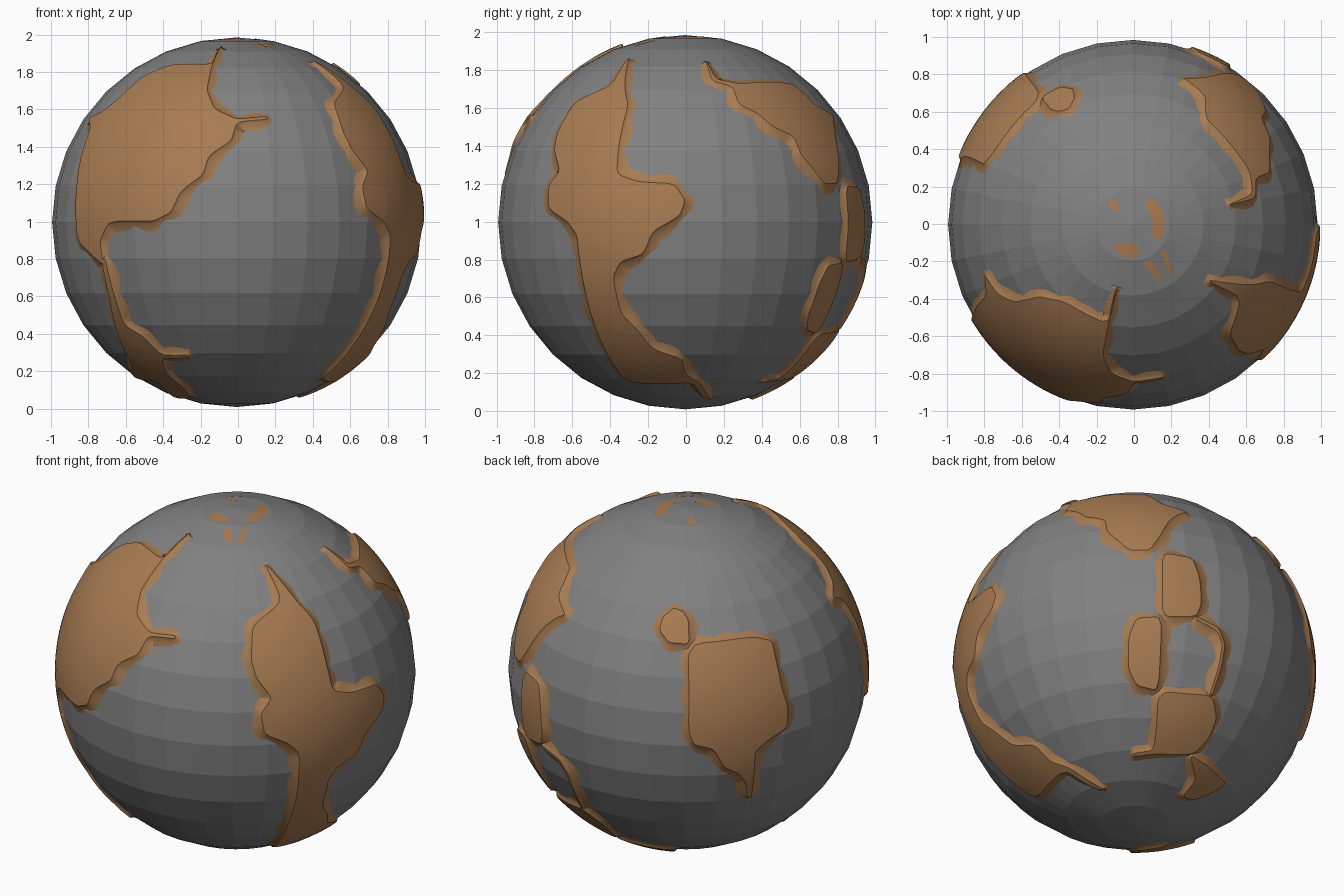
import bpy, bmesh, math
from mathutils import Vector
from mathutils.geometry import delaunay_2d_cdt

if "Cube" in bpy.data.objects:
    bpy.data.objects.remove(bpy.data.objects["Cube"])

CENTRE = Vector((-0.006, -0.004, 0.997))
R_SEA, R_LAND = 0.988, 1.003


def material(name, rgb):
    m = bpy.data.materials.new(name)
    m.diffuse_color = (*rgb, 1)
    m.use_nodes = True
    m.node_tree.nodes["Principled BSDF"].inputs["Base Color"].default_value = m.diffuse_color
    return m


land_mat = material("land_brown", (0.39, 0.2, 0.085))
sea_mat = material("sea_grey", (0.22, 0.22, 0.22))


# Viewing frames (right, up, toward viewer) used to place outlines on the sphere
def frame(azimuth, elevation):
    a, e = math.radians(azimuth), math.radians(elevation)
    toward = Vector((math.cos(a) * math.cos(e), math.sin(a) * math.cos(e), math.sin(e)))
    right = Vector((-math.sin(a), math.cos(a), 0))
    return right, toward.cross(right), toward


FRONT, RIGHT, TOP = frame(-90, 0), frame(0, 0), frame(-90, 90)
BACK_LEFT, BACK_RIGHT = frame(127, 23.5), frame(53, -32)


def on_sphere(view, p):
    c = math.sqrt(max(0.0, 1 - p[0] ** 2 - p[1] ** 2))
    return (view[0] * p[0] + view[1] * p[1] + view[2] * c).normalized()


def round_corners(pts, times=2):
    for _ in range(times):
        out = []
        for i, p in enumerate(pts):
            q = pts[(i + 1) % len(pts)]
            out += [p.lerp(q, 0.13), p.lerp(q, 0.87)]
        pts = out
    return pts


def densify(pts, step=0.03):
    out = []
    for i, p in enumerate(pts):
        q = pts[(i + 1) % len(pts)]
        n = max(1, math.ceil((q - p).length / step))
        out += [p.lerp(q, k / n) for k in range(n)]
    return out


# Raised land patch: curved top sheet plus a skirt sinking into the faceted sea
def land(name, view, outline, dz=0.0, radius=R_LAND, skirt=True):
    dirs = [on_sphere(view, (x, y - dz)) for x, y in outline]
    mid = sum(dirs, Vector()).normalized()
    tx = mid.orthogonal().normalized()
    ty = mid.cross(tx)

    def flat(d):
        t = Vector((d.dot(tx), d.dot(ty)))
        return t.normalized() * mid.angle(d) if t.length > 1e-6 else t

    def curved(p, r):
        ang = p.length
        d = mid if ang < 1e-6 else mid * math.cos(ang) + (tx * p.x + ty * p.y) * (math.sin(ang) / ang)
        return CENTRE + d * r

    pts = [flat(d) for d in dirs]
    if sum(p.cross(pts[(i + 1) % len(pts)]) for i, p in enumerate(pts)) < 0:
        pts.reverse()
    pts = densify(round_corners(pts))
    n = len(pts)
    lo = [min(p[k] for p in pts) for k in (0, 1)]
    hi = [max(p[k] for p in pts) for k in (0, 1)]
    s = 0.05
    grid = [Vector((lo[0] + i * s, lo[1] + j * s))
            for i in range(1, int((hi[0] - lo[0]) / s) + 1)
            for j in range(1, int((hi[1] - lo[1]) / s) + 1)]
    grid = [g for g in grid if min((g - p).length for p in pts) > 0.02]
    res = delaunay_2d_cdt(pts + grid, [], [list(range(n))], 1, 1e-5)

    bm = bmesh.new()
    top = [bm.verts.new(curved(p, radius)) for p in res[0]]
    for f in res[2]:
        bm.faces.new([top[i] for i in f])
    if skirt:
        normals = []
        for i in range(n):
            t = pts[(i + 1) % n] - pts[i - 1]
            normals.append(Vector((t.y, -t.x)).normalized() if t.length > 1e-6 else Vector((0, 0)))
        rings = [[bm.verts.new(curved(p + m * off, r)) for p, m in zip(pts, normals)]
                 for off, r in ((0, radius), (0.014, 0.989), (0.065, 0.978))]
        for a, b in zip(rings, rings[1:]):
            for i in range(n):
                j = (i + 1) % n
                bm.faces.new((a[i], b[i], b[j], a[j]))
    for f in bm.faces:
        f.smooth = True
    me = bpy.data.meshes.new(name)
    bm.to_mesh(me)
    bm.free()
    me.materials.append(land_mat)
    ob = bpy.data.objects.new(name, me)
    bpy.context.collection.objects.link(ob)
    return ob


# Faceted sea globe
bpy.ops.mesh.primitive_uv_sphere_add(segments=32, ring_count=16, radius=R_SEA, location=CENTRE)
bpy.context.object.name = "sea_globe"
bpy.context.object.data.materials.append(sea_mat)

# Large front-left continent
land("front_left_continent", FRONT, [
    (-.08, 1.94), (-.13, 1.835), (-.36, 1.835), (-.50, 1.775), (-.63, 1.655), (-.72, 1.585),
    (-.79, 1.55), (-.78, 1.50), (-.83, 1.35), (-.86, 1.1), (-.85, .9), (-.75, .8), (-.71, .77),
    (-.73, .9), (-.68, 1.0), (-.45, 1.0), (-.35, 1.05), (-.30, 1.16), (-.18, 1.25),
    (-.15, 1.35), (-.03, 1.43), (0, 1.53), (.16, 1.545), (.16, 1.56), (0, 1.545),
    (-.12, 1.6), (-.16, 1.7), (-.14, 1.8), (-.10, 1.92)], 0.997)

# Lower front-left continent with its thin land bridge
land("lower_left_continent", FRONT, [
    (-.72, .80), (-.70, .80), (-.65, .6), (-.60, .45), (-.50, .39), (-.40, .29), (-.26, .29),
    (-.26, .275), (-.40, .27), (-.38, .2), (-.28, .11), (-.24, .06), (-.33, .06),
    (-.42, .15), (-.55, .17), (-.56, .24), (-.65, .45), (-.68, .6)], 0.997)

# Tall right-hand continent
land("right_continent", RIGHT, [
    (-.29, 1.875), (-.385, 1.72), (-.58, 1.63), (-.67, 1.48), (-.69, 1.38), (-.66, 1.27),
    (-.72, 1.19), (-.72, 1.07), (-.62, 1.0), (-.57, .93), (-.55, .76), (-.49, .49),
    (-.41, .30), (-.31, .155), (.04, .155), (.10, .07), (.14, .06), (.08, .15),
    (0, .2), (-.02, .28), (-.17, .33), (-.25, .43), (-.34, .52), (-.38, .71),
    (-.34, .79), (-.22, .83), (-.17, .95), (-.03, 1.03), (0, 1.11), (-.06, 1.2),
    (-.25, 1.21), (-.36, 1.25), (-.35, 1.4), (-.30, 1.61), (-.32, 1.71)], 0.997)

# Back-right chain of patches, from top to bottom
land("back_right_upper", RIGHT, [
    (.10, 1.86), (.16, 1.75), (.29, 1.725), (.45, 1.735), (.56, 1.725), (.62, 1.68), (.68, 1.62),
    (.72, 1.595), (.78, 1.56), (.78, 1.53), (.79, 1.45), (.81, 1.3), (.80, 1.2), (.73, 1.2),
    (.61, 1.35), (.57, 1.45), (.46, 1.5), (.38, 1.57), (.28, 1.62), (.25, 1.71), (.14, 1.74)], 0.997)
land("back_right_block", BACK_RIGHT, [
    (.10, .68), (.27, .655), (.31, .55), (.32, .41), (.29, .34), (.10, .335)])
land("back_right_bulge", BACK_RIGHT, [
    (.10, .335), (-.04, .325), (-.08, .22), (-.08, .05), (-.03, -.045), (.09, -.07)])
land("back_right_lower_block", BACK_RIGHT, [
    (.09, -.07), (.39, -.09), (.42, -.22), (.38, -.33), (.30, -.42), (.08, -.42),
    (-.03, -.44), (-.03, -.42), (.08, -.40)])
land("back_right_foot", BACK_RIGHT, [
    (.28, -.42), (.38, -.48), (.50, -.59), (.32, -.68), (.25, -.66), (.32, -.56)])
land("back_right_strip", BACK_RIGHT, [
    (.29, .34), (.42, .28), (.455, .19), (.44, .08), (.39, -.09), (.375, -.09),
    (.425, .08), (.44, .19), (.41, .265), (.29, .325)])

# Back-left continent and its small island
land("back_left_continent", BACK_LEFT, [
    (-.03, .17), (.33, .205), (.44, .18), (.46, .08), (.49, -.08), (.525, -.19),
    (.52, -.30), (.41, -.37), (.34, -.43), (.335, -.55), (.32, -.69), (.30, -.69),
    (.29, -.6), (.25, -.55), (.17, -.515), (.11, -.41), (0, -.385), (-.03, -.30)])
land("back_left_island", BACK_LEFT, [
    (-.02, .17), (-.02, .3), (-.05, .35), (-.10, .37), (-.16, .32), (-.18, .25), (-.13, .18)])

# Thin patches around the north pole
for i, shape in enumerate((
        [(.06, .13), (.11, .15), (.17, .08), (.17, -.06), (.11, -.09), (.10, .04)],
        [(-.10, -.10), (.03, -.10), (.03, -.18), (-.08, -.18)],
        [(-.14, .13), (-.10, .14), (-.06, .09), (-.10, .07)],
        [(.05, -.20), (.09, -.19), (.17, -.28), (.12, -.30)],
        [(.15, -.14), (.18, -.14), (.22, -.27), (.19, -.27)])):
    land(f"polar_patch_{i + 1}", TOP, shape, radius=0.9865, skirt=False)
